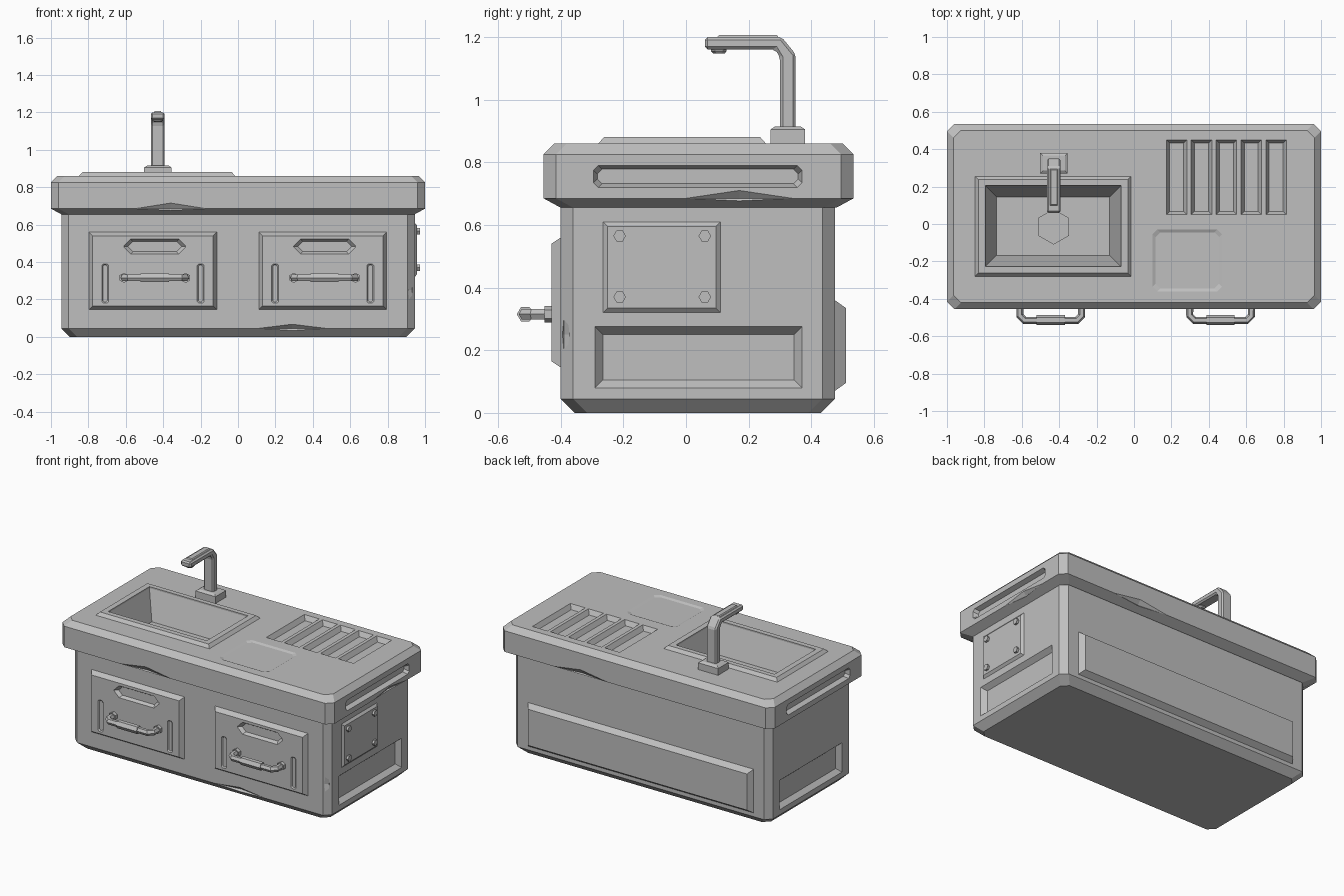
import bpy, bmesh
from mathutils import Vector

cube = bpy.data.objects.get("Cube")
if cube:
    bpy.data.objects.remove(cube, do_unlink=True)

GREY = (0.52, 0.52, 0.52, 1)
grey = bpy.data.materials.new("plain_grey")
grey.use_nodes = True
grey.diffuse_color = GREY
grey.node_tree.nodes["Principled BSDF"].inputs["Base Color"].default_value = GREY

# Maps from (across, up, depth) to world space
TOP = lambda u, v, w: (u, v, w)
FRONT = lambda u, v, w: (u, w, v)
SIDE = lambda u, v, w: (w, u, v)


def finish(name, bm):
    bmesh.ops.recalc_face_normals(bm, faces=bm.faces)
    mesh = bpy.data.meshes.new(name)
    bm.to_mesh(mesh)
    bm.free()
    mesh.materials.append(grey)
    obj = bpy.data.objects.new(name, mesh)
    bpy.context.collection.objects.link(obj)
    return obj


def loft(name, rings):
    """Skin a stack of equal-sized point rings and cap both ends."""
    bm = bmesh.new()
    rows = [[bm.verts.new(p) for p in ring] for ring in rings]
    n = len(rows[0])
    for a, b in zip(rows, rows[1:]):
        for i in range(n):
            j = (i + 1) % n
            bm.faces.new((a[i], a[j], b[j], b[i]))
    bm.faces.new(rows[0])
    bm.faces.new(rows[-1])
    return finish(name, bm)


def block(name, rect, corner, layers, place=TOP):
    """Rectangle with cut corners, lofted through (inset, depth) layers."""
    rings = []
    for inset, w in layers:
        u0, u1, v0, v1 = (rect[0] + inset, rect[1] - inset, rect[2] + inset, rect[3] - inset)
        c = corner
        pts = [(u0 + c, v0), (u1 - c, v0), (u1, v0 + c), (u1, v1 - c),
               (u1 - c, v1), (u0 + c, v1), (u0, v1 - c), (u0, v0 + c)]
        if c == 0:
            pts = [(u0, v0), (u1, v0), (u1, v1), (u0, v1)]
        rings.append([place(u, v, w) for u, v in pts])
    return loft(name, rings)


def hex_rod(name, centre, radius, length, axis):
    bm = bmesh.new()
    bmesh.ops.create_cone(bm, cap_ends=True, segments=6, radius1=radius, radius2=radius, depth=length)
    obj = finish(name, bm)
    turn = Vector((0, 0, 1)).rotation_difference(Vector(axis)).to_matrix().to_4x4()
    obj.data.transform(turn)
    obj.location = centre
    return obj


def chip(centre, size):
    """Pointed cutter that nicks a worn edge."""
    bm = bmesh.new()
    bmesh.ops.create_uvsphere(bm, u_segments=4, v_segments=2, radius=1)
    bmesh.ops.scale(bm, vec=size, verts=bm.verts)
    bmesh.ops.translate(bm, vec=centre, verts=bm.verts)
    return finish("chip_cutter", bm)


def apply_modifiers(obj):
    bpy.context.view_layer.update()
    deps = bpy.context.evaluated_depsgraph_get()
    mesh = bpy.data.meshes.new_from_object(obj.evaluated_get(deps))
    obj.modifiers.clear()
    obj.data = mesh


def carve(obj, cutters, keep=False):
    for c in cutters:
        mod = obj.modifiers.new("cut", 'BOOLEAN')
        mod.operation = 'DIFFERENCE'
        mod.solver = 'EXACT'
        mod.object = c
    apply_modifiers(obj)
    if not keep:
        for c in cutters:
            bpy.data.objects.remove(c, do_unlink=True)


# Cabinet body with a recessed lower panel at each end
body = block("cabinet_body", (-0.945, 0.945, -0.40, 0.475), 0.04,
             [(0.045, 0), (0, 0.045), (0, 0.67)])
cuts = [chip((0.29, -0.40, 0.045), (0.18, 0.025, 0.022)),
        chip((0.93, -0.39, 0.25), (0.025, 0.02, 0.12))]
for s in (-1, 1):
    cuts.append(block("panel_cutter", (-0.30, 0.38, 0.07, 0.285), 0,
                      [(0, s * 0.955), (0.01, s * 0.945), (0.035, s * 0.915)], SIDE))
carve(body, cuts)

# Raised panel across the back
block("back_panel", (-0.83, 0.83, 0.07, 0.36), 0, [(0, 0.46), (0, 0.475), (0.025, 0.51)], FRONT)

# Worktop and raised sink rim
worktop = block("worktop", (-1, 1, -0.455, 0.535), 0.04,
                [(0.055, 0.655), (0, 0.685), (0, 0.825), (0.035, 0.86)])
rim = block("sink_rim", (-0.85, -0.015, -0.28, 0.255), 0,
            [(0, 0.85), (0, 0.86), (0.018, 0.88)])
basin = block("basin_cutter", (-0.795, -0.07, -0.228, 0.205), 0,
              [(0, 0.9), (0, 0.87), (0.06, 0.685)])
carve(rim, [basin], keep=True)

# Worktop recesses: basin, end slots, draining grooves, shallow tray, worn edges
cuts = [basin,
        block("tray_cutter", (0.1, 0.47, -0.36, -0.03), 0.025,
              [(0, 0.87), (0, 0.86), (0.015, 0.853)]),
        chip((-0.36, -0.455, 0.685), (0.19, 0.022, 0.03)),
        chip((0.4, 0.535, 0.685), (0.2, 0.022, 0.03)),
        chip((1, 0.17, 0.685), (0.022, 0.17, 0.025))]
for s in (-1, 1):
    cuts.append(block("slot_cutter", (-0.295, 0.37, 0.72, 0.79), 0.015,
                      [(0, s * 1.01), (0, s * 1.0), (0.012, s * 0.97)], SIDE))
for i in range(5):
    x = 0.228 + i * 0.133
    cuts.append(block("groove_cutter", (x - 0.055, x + 0.055, 0.05, 0.45), 0,
                      [(0, 0.87), (0, 0.86), (0.018, 0.83)]))
carve(worktop, cuts)

# Drain in the sink floor
hex_rod("drain", (-0.43, -0.015, 0.687), 0.095, 0.014, (0, 0, 1))

# Drawers with finger slots and bar handles
for side, cx in (("right", -0.455), ("left", 0.453)):
    drawer = block(side + "_drawer", (cx - 0.342, cx + 0.342, 0.145, 0.56), 0,
                   [(0, -0.39), (0, -0.40), (0.02, -0.43)], FRONT)
    hx = cx + 0.01
    cuts = [block("finger_cutter", (hx - 0.165, hx + 0.165, 0.443, 0.522), 0.036,
                  [(0, -0.44), (0, -0.43), (0.012, -0.41)], FRONT)]
    for s in (-1, 1):
        x = cx + s * 0.255
        cuts.append(block("strip_cutter", (x - 0.018, x + 0.018, 0.18, 0.39), 0.008,
                          [(0, -0.44), (0, -0.43), (0.006, -0.423)], FRONT))
    carve(drawer, cuts)

    # Bent six-sided bar
    curve = bpy.data.curves.new(side + "_handle", 'CURVE')
    curve.dimensions = '3D'
    curve.bevel_depth = 0.02
    curve.bevel_resolution = 1
    curve.use_fill_caps = True
    path = [(-0.165, -0.42), (-0.165, -0.49), (-0.14, -0.515),
            (0.14, -0.515), (0.165, -0.49), (0.165, -0.42)]
    spline = curve.splines.new('POLY')
    spline.points.add(len(path) - 1)
    for p, (x, y) in zip(spline.points, path):
        p.co = (hx + x, y, 0.315, 1)
    tube = bpy.data.objects.new("handle_path", curve)
    bpy.context.collection.objects.link(tube)
    bpy.context.view_layer.update()
    mesh = bpy.data.meshes.new_from_object(tube.evaluated_get(bpy.context.evaluated_depsgraph_get()))
    bpy.data.objects.remove(tube, do_unlink=True)
    mesh.materials.clear()
    mesh.materials.append(grey)
    for p in mesh.polygons:
        p.use_smooth = False
        p.material_index = 0
    bpy.context.collection.objects.link(bpy.data.objects.new(side + "_handle", mesh))
    hex_rod(side + "_handle_grip", (hx, -0.513, 0.315), 0.027, 0.15, (1, 0, 0))
    for s in (-1, 1):
        hex_rod(side + "_handle_collar", (hx + s * 0.165, -0.437, 0.315), 0.027, 0.03, (0, 1, 0))

# Bolted access plate on the left end
block("access_plate", (-0.265, 0.11, 0.32, 0.61), 0, [(0, 0.935), (0, 0.945), (0.015, 0.958)], SIDE)
for y in (-0.212, 0.06):
    for z in (0.37, 0.565):
        hex_rod("plate_bolt", (0.96, y, z), 0.02, 0.025, (1, 0, 0))

# Tap: base, bent neck, top ridge and nozzle
block("tap_base", (-0.502, -0.355, 0.27, 0.38), 0, [(0, 0.85), (0, 0.905), (0.015, 0.915)])
outline = [(0.30, 0.90), (0.35, 0.90), (0.35, 1.145), (0.305, 1.2),
           (0.06, 1.2), (0.06, 1.16), (0.285, 1.16), (0.30, 1.135)]
neck = loft("tap_neck", [[(x, y, z) for y, z in outline] for x in (-0.466, -0.392)])
bevel = neck.modifiers.new("soft_edges", 'BEVEL')
bevel.width = 0.009
bevel.segments = 1
apply_modifiers(neck)
block("tap_ridge", (-0.45, -0.408, 0.10, 0.295), 0, [(0, 1.19), (0, 1.2), (0.005, 1.206)])
block("tap_nozzle", (-0.455, -0.403, 0.08, 0.13), 0.012, [(0.006, 1.148), (0, 1.155), (0, 1.17)])
